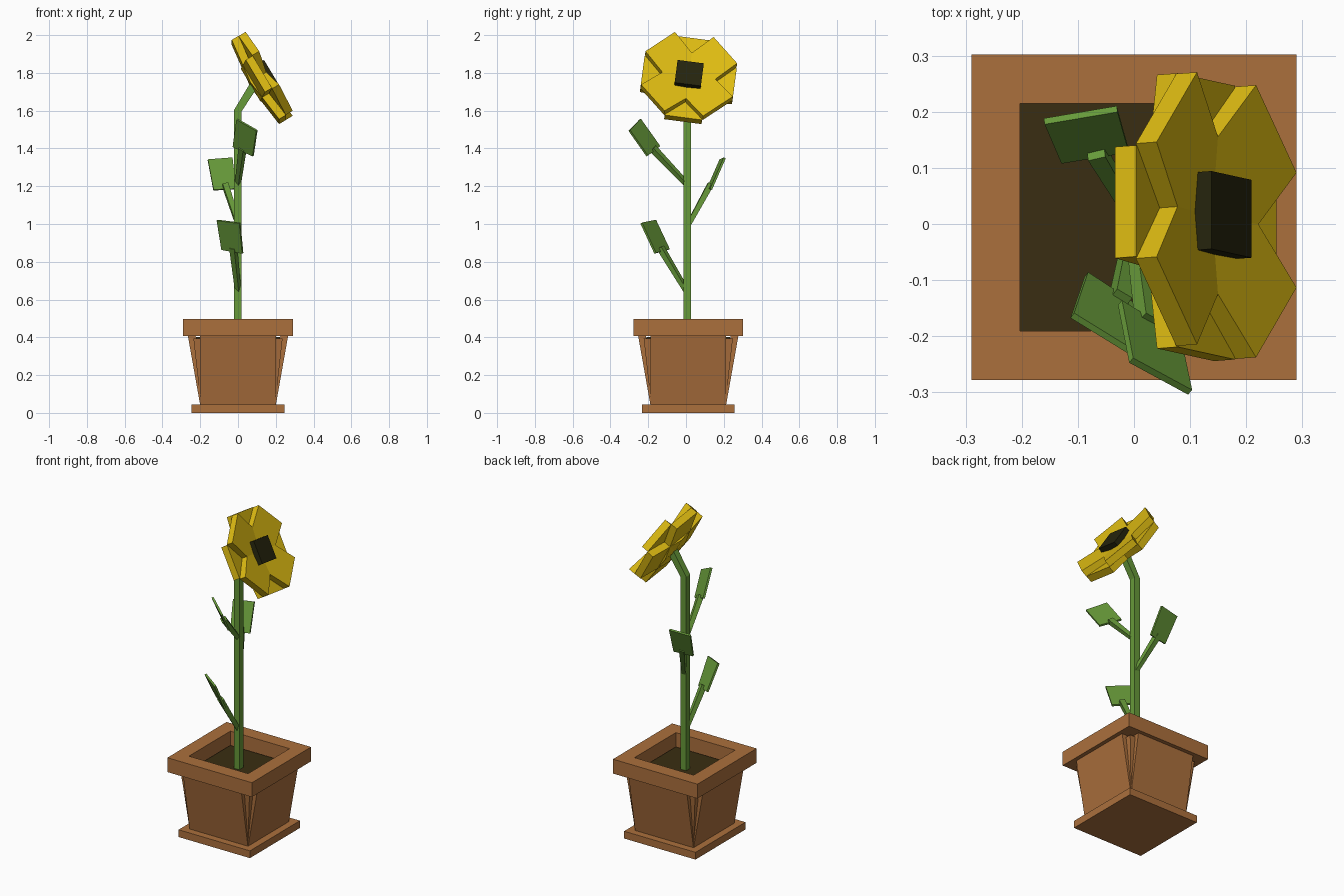
import bpy, bmesh, math
from mathutils import Vector, Matrix

if "Cube" in bpy.data.objects:
    bpy.data.objects.remove(bpy.data.objects["Cube"])


def material(name, rgb):
    m = bpy.data.materials.new(name)
    m.diffuse_color = (*rgb, 1)
    m.use_nodes = True
    m.node_tree.nodes["Principled BSDF"].inputs["Base Color"].default_value = m.diffuse_color
    return m


CLAY = material("terracotta", (0.41, 0.162, 0.046))
SOIL = material("dark soil", (0.042, 0.027, 0.006))
GREEN = material("leaf green", (0.135, 0.32, 0.041))
YELLOW = material("petal yellow", (0.73, 0.50, 0.006))
SEED = material("seed brown", (0.019, 0.018, 0.004))


def loft(name, rings, mat, closed=False):
    """Skin matching rings of points; cap both ends, or join last to first."""
    bm = bmesh.new()
    vs = [[bm.verts.new(p) for p in r] for r in rings]
    n = len(vs[0])
    pairs = list(zip(vs, vs[1:])) + ([(vs[-1], vs[0])] if closed else [])
    for a, b in pairs:
        for i in range(n):
            j = (i + 1) % n
            bm.faces.new((a[i], a[j], b[j], b[i]))
    if not closed:
        bm.faces.new(vs[0])
        bm.faces.new(vs[-1])
    bmesh.ops.recalc_face_normals(bm, faces=bm.faces)
    me = bpy.data.meshes.new(name)
    bm.to_mesh(me)
    bm.free()
    me.materials.append(mat)
    ob = bpy.data.objects.new(name, me)
    bpy.context.collection.objects.link(ob)
    return ob


PY = 0.012  # pot centre in y


def square(h, z):
    return [Vector((sx * h, PY + sy * h, z)) for sx, sy in ((-1, -1), (1, -1), (1, 1), (-1, 1))]


# Pot: foot, inner core, four sloping wall panels, open rim, soil
loft("pot_foot", [square(0.245, 0), square(0.245, 0.045)], CLAY)
loft("pot_core", [square(0.196, 0.04), square(0.236, 0.395)], CLAY)
for k in range(4):
    rot = Matrix.Rotation(k * math.pi / 2, 3, 'Z')
    section = [(-0.2, 0.04), (-0.266, 0.412), (-0.225, 0.412), (-0.16, 0.04)]
    rings = [[rot @ Vector((x, y, z)) + Vector((0, PY, 0)) for y, z in section] for x in (-0.2, 0.2)]
    loft(f"pot_wall_{k + 1}", rings, CLAY)
loft("pot_rim", [square(0.29, 0.408), square(0.29, 0.497), square(0.203, 0.497), square(0.203, 0.408)],
     CLAY, closed=True)
loft("soil", [square(0.222, 0.39), square(0.222, 0.403)], SOIL)


# Flower head frame: u across, v up, n facing out
n = Vector((0.86, 0.067, 0.505)).normalized()
u = Vector((0, 0.991, -0.13)).normalized()
v = n.cross(u)
head = Vector((0.128, 0.0136, 1.773))


def at(a, b, c):
    return head + u * a + v * b + n * c


# Two layers of four slightly cupped petals
for layer, (offset, low) in enumerate(((0, -0.042), (math.pi / 4, 0.0))):
    for k in range(4):
        t = offset + k * math.pi / 2
        rings = []
        for r, drop in ((0, 0.03), (0.246, 0)):
            rings.append([at(math.cos(t) * r - math.sin(t) * s, math.sin(t) * r + math.cos(t) * s, h - drop)
                          for s, h in ((-0.1, low), (0.1, low), (0.1, low + 0.043), (-0.1, low + 0.043))])
        loft(f"petal_{layer * 4 + k + 1}", rings, YELLOW)

# Seed block
loft("flower_centre", [[at(a * 0.07, b * 0.07, c) for a, b in ((-1, -1), (1, -1), (1, 1), (-1, 1))]
                       for c in (-0.02, 0.053)], SEED)

# Stem with a bend at the neck
sec = ((-1, -1), (1, -1), (1, 1), (-1, 1))
stem = []
for x, y, z, slope in ((-0.001, 0.007, 0.395, 0), (-0.001, 0.007, 1.6, 0.28), (0.09, 0.012, 1.745, 0.6)):
    stem.append([(x + i * 0.019, y + j * 0.02, z - i * 0.019 * slope) for i, j in sec])
loft("stem", stem, GREEN)


# Leaves: a square stalk and a thin four-sided blade
def leaf(name, base, tip, corners):
    base, tip = Vector(base), Vector(tip)
    c = [Vector(p) for p in corners]
    nrm = (c[2] - c[0]).cross(c[3] - c[1]).normalized()
    d = (tip - base).normalized()
    side = d.cross(nrm).normalized()
    up = side.cross(d)
    loft(name + "_stalk", [[p + side * i * w + up * j * w for i, j in sec]
                           for p, w in ((base, 0.012), (tip, 0.016))], GREEN)
    loft(name + "_blade", [[p + nrm * s for p in c] for s in (-0.006, 0.006)], GREEN)


leaf("lower_leaf", (0, 0, 0.65), (-0.025, -0.135, 0.875),
     [(-0.11, -0.163, 1.02), (0.01, -0.237, 1.005), (0.025, -0.163, 0.845), (-0.085, -0.09, 0.865)])
leaf("middle_leaf", (0, 0.015, 1.0), (-0.068, 0.13, 1.21),
     [(-0.16, 0.183, 1.34), (-0.03, 0.205, 1.35), (-0.01, 0.133, 1.185), (-0.13, 0.113, 1.18)])
leaf("upper_leaf", (0, 0, 1.215), (0.024, -0.175, 1.4),
     [(-0.005, -0.243, 1.555), (0.1, -0.30, 1.495), (0.08, -0.205, 1.36), (-0.025, -0.14, 1.41)])
